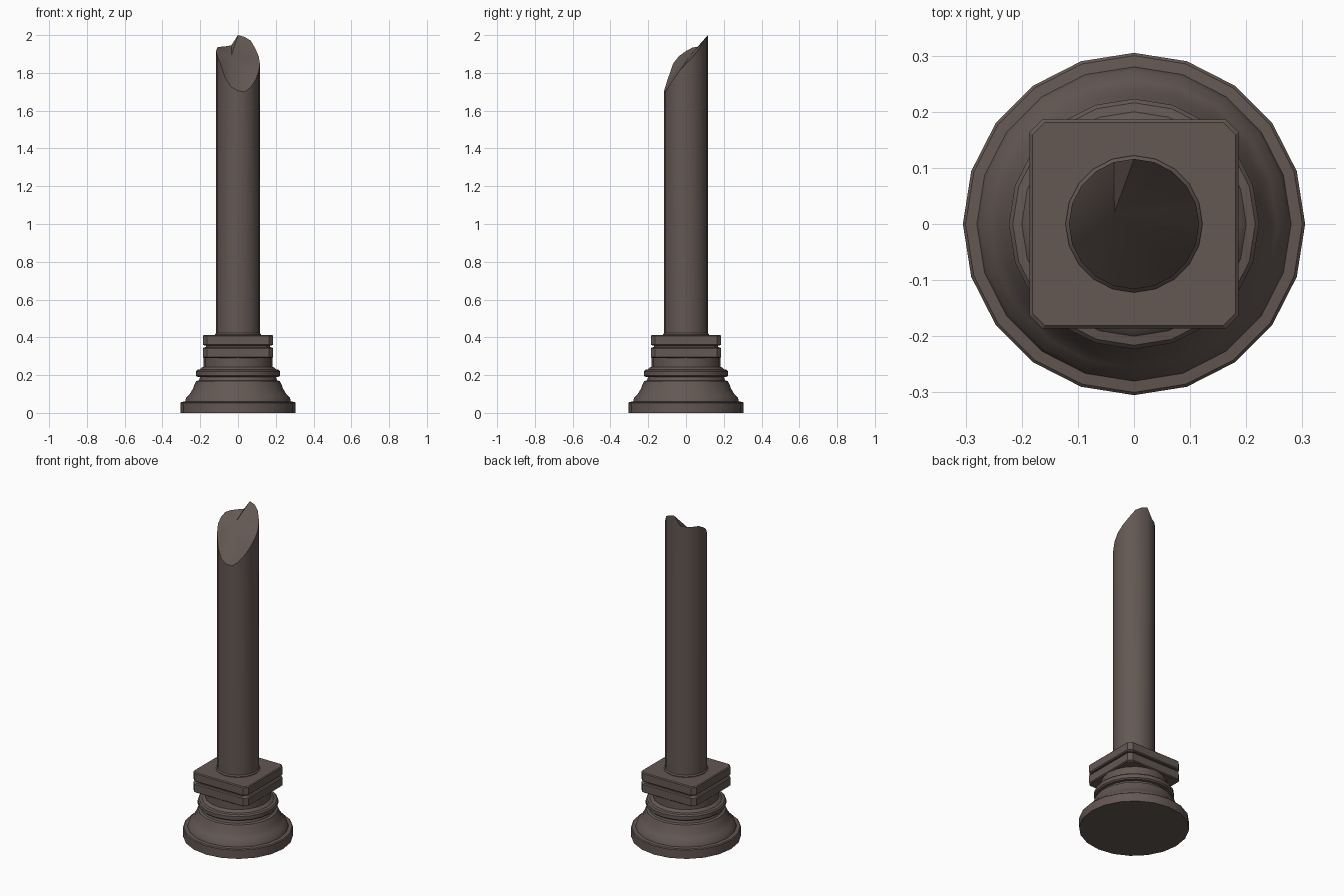
import bpy, bmesh, math

if "Cube" in bpy.data.objects:
    bpy.data.objects.remove(bpy.data.objects["Cube"])

stone = bpy.data.materials.new("brown grey stone")
stone.diffuse_color = (0.125, 0.096, 0.086, 1)
stone.use_nodes = True
stone.node_tree.nodes["Principled BSDF"].inputs["Base Color"].default_value = stone.diffuse_color
SIDES = 20


def finish(name, bm, angle=30):
    bmesh.ops.recalc_face_normals(bm, faces=bm.faces[:])
    mesh = bpy.data.meshes.new(name)
    bm.to_mesh(mesh)
    bm.free()
    mesh.materials.append(stone)
    ob = bpy.data.objects.new(name, mesh)
    bpy.context.collection.objects.link(ob)
    bpy.ops.object.select_all(action='DESELECT')
    ob.select_set(True)
    bpy.context.view_layer.objects.active = ob
    bpy.ops.object.shade_smooth_by_angle(angle=math.radians(angle))
    return ob


def circle(r, z, n=SIDES):
    return [(r * math.cos(2 * math.pi * i / n), r * math.sin(2 * math.pi * i / n), z)
            for i in range(n)]


def square(h, z, c=0.022):
    # square outline with cut corners
    k = h - c
    return [(h, -k, z), (h, k, z), (k, h, z), (-k, h, z),
            (-h, k, z), (-h, -k, z), (-k, -h, z), (k, -h, z)]


def loft(bm, loops, cap_top=True):
    rings = [[bm.verts.new(p) for p in loop] for loop in loops]
    for a, b in zip(rings, rings[1:]):
        n = len(a)
        for i in range(n):
            bm.faces.new((a[i], a[(i + 1) % n], b[(i + 1) % n], b[i]))
    bm.faces.new(rings[0][::-1])
    if cap_top:
        bm.faces.new(rings[-1])
    return rings


# Turned round foot with flare, ring and neck
profile = [(0.305, 0), (0.305, 0.053), (0.300, 0.058), (0.280, 0.060),
           (0.274, 0.082), (0.256, 0.100), (0.240, 0.125), (0.229, 0.153),
           (0.222, 0.168), (0.207, 0.172), (0.200, 0.190), (0.215, 0.191),
           (0.223, 0.198), (0.223, 0.220), (0.216, 0.228), (0.200, 0.231),
           (0.192, 0.240), (0.183, 0.244), (0.183, 0.292)]
bm = bmesh.new()
loft(bm, [circle(r, z) for r, z in profile])
finish("round_foot", bm)

# Two square slabs with a groove between them
slabs = [(0.180, 0.290), (0.186, 0.295), (0.186, 0.342), (0.180, 0.347),
         (0.170, 0.348), (0.170, 0.356), (0.180, 0.357), (0.186, 0.362),
         (0.186, 0.407), (0.181, 0.412)]
bm = bmesh.new()
loft(bm, [square(h, z) for h, z in slabs])
finish("square_slabs", bm, 20)

# Shaft with a broken top: rim heights go round from +x
rim = [1.85, 1.885, 1.925, 1.97, 1.99, 2.0, 1.946, 1.94, 1.938, 1.935,
       1.915, 1.89, 1.85, 1.775, 1.725, 1.705, 1.70, 1.725, 1.765, 1.81]
top = [(x, y, z) for (x, y, _), z in zip(circle(0.116, 0), rim)]
bm = bmesh.new()
rings = loft(bm, [circle(0.122, 0.410), circle(0.122, 0.416), circle(0.116, 0.423), top],
             cap_top=False)
dip = bm.verts.new((-0.035, 0.02, 1.892))
for i in range(SIDES):
    bm.faces.new((rings[-1][i], rings[-1][(i + 1) % SIDES], dip))
finish("broken_shaft", bm)
